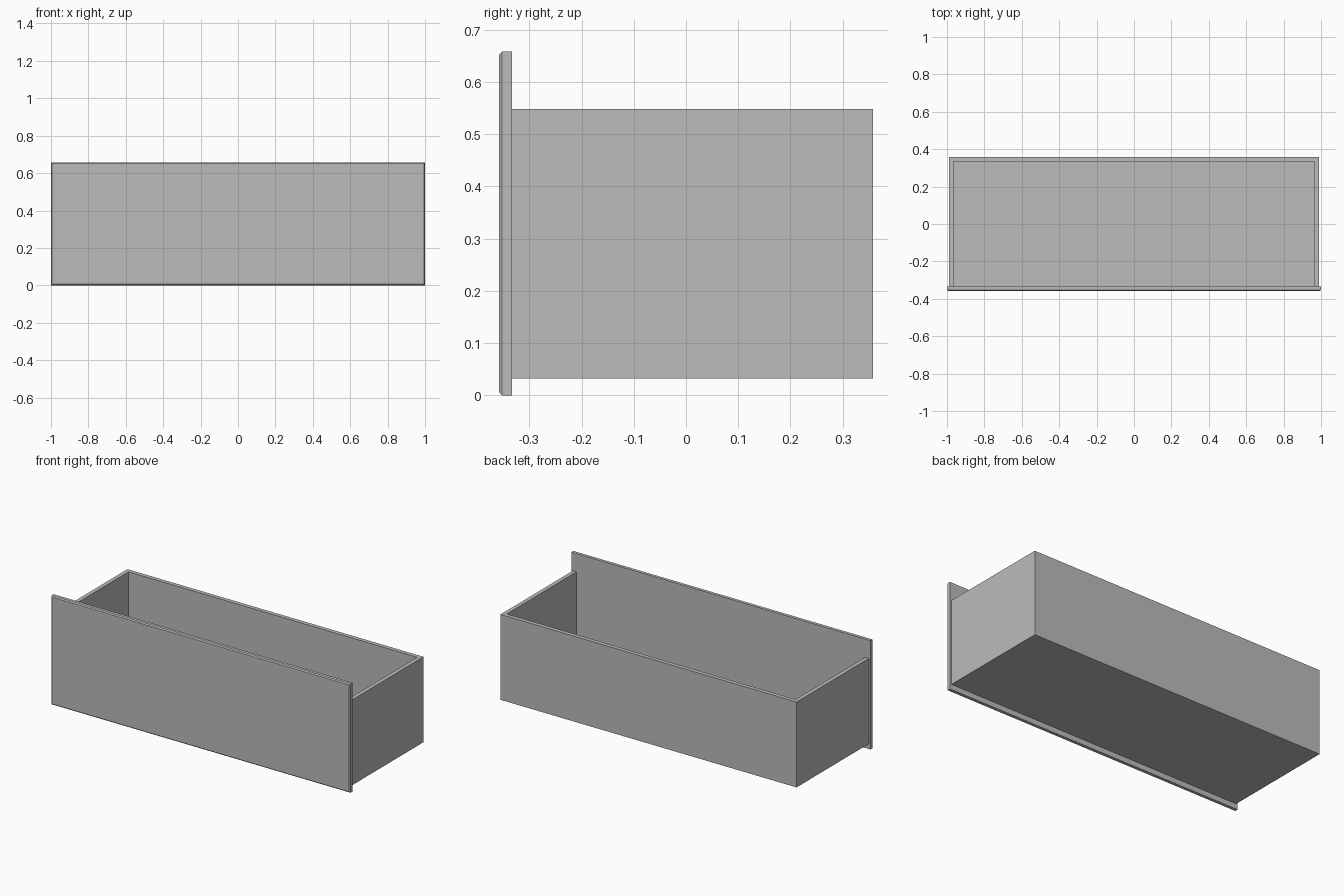
import bpy
import bmesh

cube = bpy.data.objects.get("Cube")
if cube:
    bpy.data.objects.remove(cube, do_unlink=True)

GREY = (0.5, 0.5, 0.5, 1.0)
mat = bpy.data.materials.new("plain grey")
mat.use_nodes = True
mat.diffuse_color = GREY
mat.node_tree.nodes["Principled BSDF"].inputs["Base Color"].default_value = GREY


def finish(name, bm):
    mesh = bpy.data.meshes.new(name)
    bmesh.ops.recalc_face_normals(bm, faces=bm.faces)
    bm.to_mesh(mesh)
    bm.free()
    mesh.materials.append(mat)
    obj = bpy.data.objects.new(name, mesh)
    bpy.context.collection.objects.link(obj)
    return obj


def box(lo, hi):
    bm = bmesh.new()
    bmesh.ops.create_cube(bm, size=1)
    for v in bm.verts:
        v.co = [lo[i] if v.co[i] < 0 else hi[i] for i in range(3)]
    return bm


FRONT, JOIN, BACK = -0.358, -0.333, 0.358   # depth positions
BASE, FLOOR, RIM, TOP = 0.032, 0.085, 0.548, 0.658   # heights
HALF, WALL, CHAMFER = 0.99, 0.025, 0.006

# Front panel with its four front edges chamfered
bm = box((-1, FRONT, 0), (1, JOIN, TOP))
front_edges = [e for e in bm.edges if all(v.co.y < FRONT + 0.001 for v in e.verts)]
bmesh.ops.bevel(bm, geom=front_edges, offset=CHAMFER, segments=1, affect='EDGES')
finish("front_panel", bm)

# Drawer tray: U-shaped wall outline raised from the base, plus a floor
inner = HALF - WALL
outline = [(-HALF, JOIN), (-HALF, BACK), (HALF, BACK), (HALF, JOIN),
           (inner, JOIN), (inner, BACK - WALL), (-inner, BACK - WALL), (-inner, JOIN)]
bm = bmesh.new()
face = bm.faces.new([bm.verts.new((x, y, FLOOR)) for x, y in outline])
walls = bmesh.ops.extrude_face_region(bm, geom=[face])["geom"]
bmesh.ops.translate(bm, vec=(0, 0, RIM - FLOOR),
                    verts=[g for g in walls if isinstance(g, bmesh.types.BMVert)])
finish("tray_walls", bm)
finish("tray_floor", box((-HALF, JOIN, BASE), (HALF, BACK, FLOOR)))
